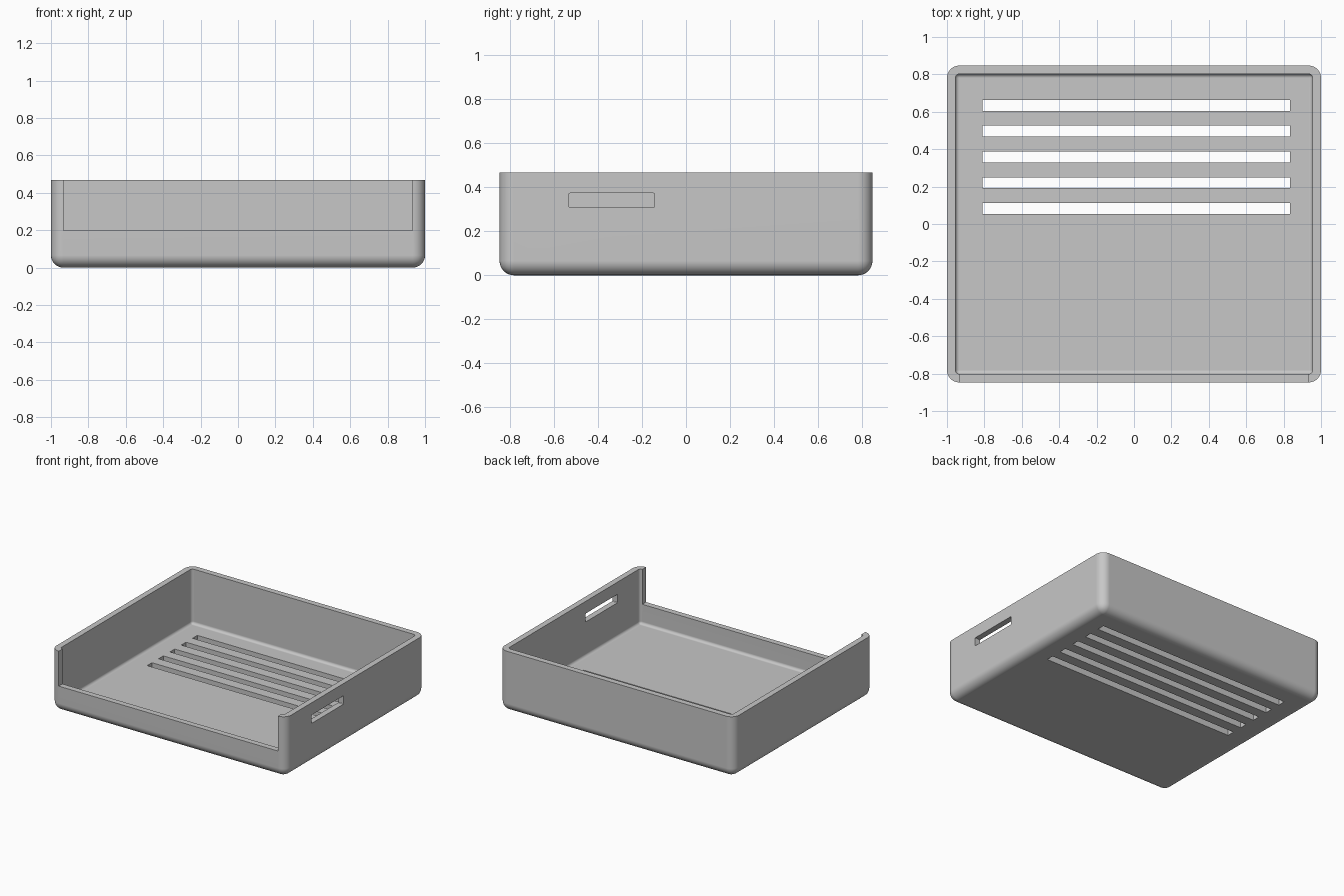
import bpy, bmesh, math

if "Cube" in bpy.data.objects:
    bpy.data.objects.remove(bpy.data.objects["Cube"])

HX, HY, H = 1.0, 0.847, 0.467     # outer half sizes and height
T, R = 0.045, 0.066               # wall thickness, outer corner radius


def box(name, x, y, z, radius=0.0, edge_rule=None, segments=8):
    """Box from (min, max) ranges; edges passing edge_rule are rounded."""
    bm = bmesh.new()
    bmesh.ops.create_cube(bm, size=1)
    for v in bm.verts:
        v.co = [r[0] if c < 0 else r[1] for c, r in zip(v.co, (x, y, z))]
    if radius:
        edges = [e for e in bm.edges if edge_rule(e)]
        bmesh.ops.bevel(bm, geom=edges, offset=radius, segments=segments,
                        profile=0.5, affect='EDGES', clamp_overlap=False)
    bmesh.ops.recalc_face_normals(bm, faces=bm.faces)
    me = bpy.data.meshes.new(name)
    bm.to_mesh(me)
    bm.free()
    ob = bpy.data.objects.new(name, me)
    bpy.context.collection.objects.link(ob)
    return ob


def below(top):
    # every edge except the rim
    return lambda e: any(v.co.z < top - 1e-4 for v in e.verts)


# Outer body, rounded at the corners and the bottom
tray = box("tray", (-HX, HX), (-HY, HY), (0, H), R, below(H))

cutters = [
    # Hollow inside
    box("cavity_cutter", (-HX + T, HX - T), (-HY + T, HY - T), (T, 0.7),
        R - T, below(0.7), 5),
    # Low front opening
    box("front_cutter", (-0.934, 0.934), (-1.0, -HY + T + 0.03), (0.198, 0.8)),
    # Handle slot in the right wall only
    box("handle_cutter", (0.85, 1.1), (-0.532, -0.143), (0.308, 0.373), 0.006,
        lambda e: abs(e.verts[0].co.x - e.verts[1].co.x) > 0.1, 3),
]
# Vent slots through the rear half of the floor
for i in range(5):
    yc = 0.083 + i * 0.1378
    cutters.append(box("vent_cutter", (-0.811, 0.835), (yc - 0.029, yc + 0.029), (-0.1, 0.12)))

for c in cutters:
    c.hide_render = True
    m = tray.modifiers.new(c.name, 'BOOLEAN')
    m.operation, m.solver, m.object = 'DIFFERENCE', 'EXACT', c

# Bake the cuts and remove the cutters
dg = bpy.context.evaluated_depsgraph_get()
baked = bpy.data.meshes.new_from_object(tray.evaluated_get(dg))
tray.modifiers.clear()
tray.data = baked
for c in cutters:
    bpy.data.objects.remove(c)

# Plain grey plastic
grey = bpy.data.materials.new("grey plastic")
grey.diffuse_color = (0.57, 0.57, 0.57, 1)
grey.use_nodes = True
grey.node_tree.nodes["Principled BSDF"].inputs["Base Color"].default_value = grey.diffuse_color
tray.data.materials.clear()
tray.data.materials.append(grey)

# Smooth fillets, flat walls
bpy.ops.object.select_all(action='DESELECT')
tray.select_set(True)
bpy.context.view_layer.objects.active = tray
bpy.ops.object.shade_smooth_by_angle(angle=math.radians(30))
wn = tray.modifiers.new("flat_walls", 'WEIGHTED_NORMAL')
wn.keep_sharp = True
